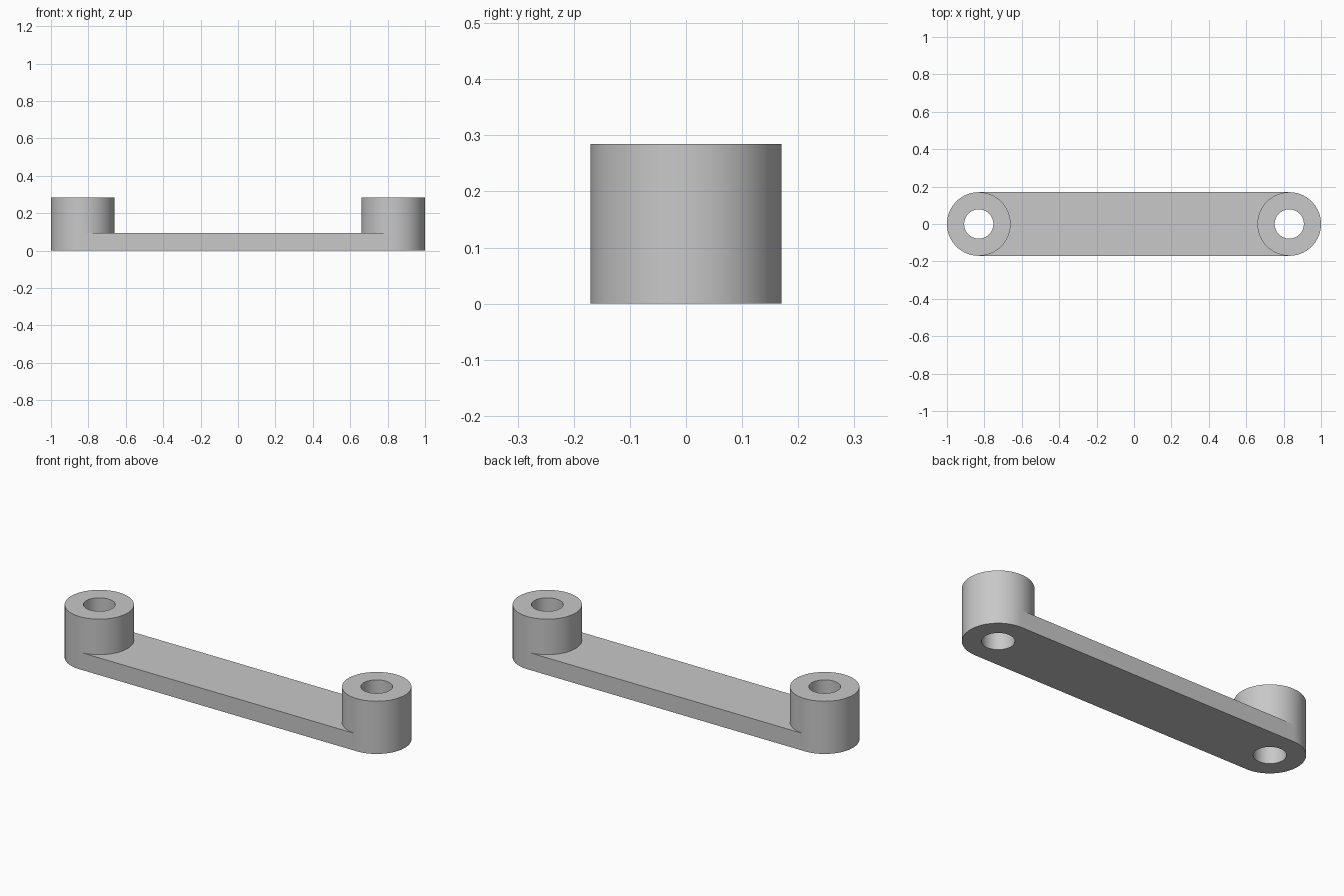
import bpy
import bmesh
from math import cos, sin, tau, radians

cube = bpy.data.objects.get("Cube")
if cube:
    bpy.data.objects.remove(cube, do_unlink=True)

SEGMENTS = 96
CENTRE, OUTER, HOLE = 0.83, 0.17, 0.078
BAR_TOP, BOSS_TOP = 0.093, 0.285

grey = bpy.data.materials.new("plain grey")
grey.use_nodes = True
colour = (0.58, 0.58, 0.58, 1)
grey.diffuse_color = colour
grey.node_tree.nodes["Principled BSDF"].inputs["Base Color"].default_value = colour

bm = bmesh.new()


def ring(side, radius, z):
    """Circle of vertices around one boss, starting at the front tangent point
    and running round the outer end first."""
    points = []
    for i in range(SEGMENTS):
        a = tau * i / SEGMENTS
        points.append(bm.verts.new((side * (CENTRE + radius * sin(a)),
                                    -radius * cos(a), z)))
    return points


def band(lower, upper, count=SEGMENTS, start=0):
    """Strip of quads between two rings."""
    for i in range(start, start + count):
        j = (i + 1) % SEGMENTS
        bm.faces.new((lower[i], lower[j], upper[j], upper[i]))


half = SEGMENTS // 2
arcs = {}
for side in (-1, 1):
    base, middle, top = [ring(side, OUTER, z) for z in (0, BAR_TOP, BOSS_TOP)]
    hole_base, hole_top = [ring(side, HOLE, z) for z in (0, BOSS_TOP)]
    band(base, middle, half)          # rounded bar end
    band(middle, top)                 # boss wall
    band(top, hole_top)               # boss rim
    band(hole_top, hole_base)         # through hole
    band(hole_base, base)             # underside around the hole
    # Inner half circles, where the bar meets the boss
    arcs[side] = [r[half:] + r[:1] for r in (base, middle)]

# Bar: underside, top, then front and back sides
for level in range(2):
    bm.faces.new(arcs[-1][level] + arcs[1][level][::-1])
for end in (0, -1):
    bm.faces.new((arcs[-1][0][end], arcs[1][0][end],
                  arcs[1][1][end], arcs[-1][1][end]))

bmesh.ops.recalc_face_normals(bm, faces=bm.faces)
mesh = bpy.data.meshes.new("link_bar")
bm.to_mesh(mesh)
bm.free()
mesh.materials.append(grey)

bar = bpy.data.objects.new("link_bar_with_bosses", mesh)
bpy.context.collection.objects.link(bar)
bpy.ops.object.select_all(action="DESELECT")
bar.select_set(True)
bpy.context.view_layer.objects.active = bar
bpy.ops.object.shade_smooth_by_angle(angle=radians(30))
